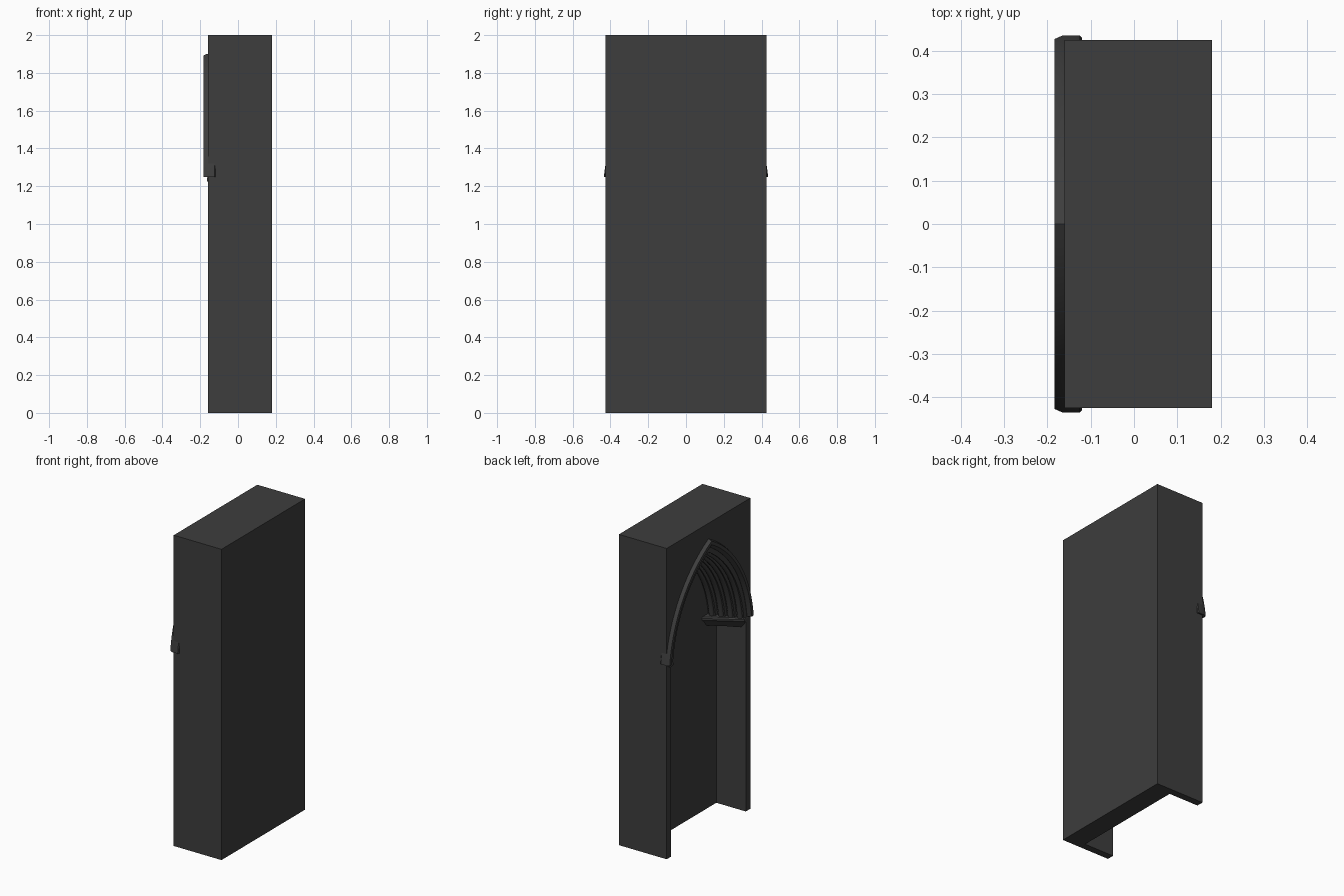
import bpy, bmesh, math

cube = bpy.data.objects.get("Cube")
if cube:
    bpy.data.objects.remove(cube, do_unlink=True)

stone = bpy.data.materials.new("dark_stone")
COLOUR = (0.047, 0.047, 0.047, 1)
stone.use_nodes = True
stone.diffuse_color = COLOUR
stone.node_tree.nodes["Principled BSDF"].inputs["Base Color"].default_value = COLOUR

FRONT, BACK, RECESS = -0.16, 0.18, 0.05   # x of open face, rear face, niche back
HALF, TOP, SPRING = 0.425, 2.0, 1.25
OFF, CENTRE_Z = 0.388, 1.17               # arc centres shared by every order
HOOD_R = 0.827
STEPS = 18


def make_object(name, bm):
    bmesh.ops.recalc_face_normals(bm, faces=bm.faces[:])
    mesh = bpy.data.meshes.new(name)
    bm.to_mesh(mesh)
    bm.free()
    mesh.materials.append(stone)
    obj = bpy.data.objects.new(name, mesh)
    bpy.context.collection.objects.link(obj)
    return obj


def activate(obj):
    bpy.ops.object.select_all(action='DESELECT')
    obj.select_set(True)
    bpy.context.view_layer.objects.active = obj


def loft(name, rings, closed=False):
    """Skin equal-length closed rings, capping the ends."""
    bm = bmesh.new()
    rows = [[bm.verts.new(p) for p in ring] for ring in rings]
    n = len(rows[0])
    for a, b in zip(rows, rows[1:]):
        for i in range(n):
            j = (i + 1) % n
            bm.faces.new((a[i], a[j], b[j], b[i]))
    bm.faces.new(rows[0])
    bm.faces.new(rows[-1][::-1])
    return make_object(name, bm)


def box(name, x0, x1, half, z0, z1):
    ring = [(-half, z0), (half, z0), (half, z1), (-half, z1)]
    return loft(name, [[(x, y, z) for y, z in ring] for x in (x0, x1)])


def pointed_arch(r):
    """Points (y, z) of a two-centred arch from springing to springing."""
    start = math.asin((SPRING - CENTRE_Z) / r)
    end = math.acos(OFF / r)
    half = []
    for i in range(STEPS + 1):
        a = start + (end - start) * i / STEPS
        half.append((r * math.cos(a) - OFF, CENTRE_Z + r * math.sin(a)))
    return half + [(-y, z) for y, z in half[-2::-1]]


def sweep(name, radius, profile):
    """Carry a (radial offset, x) profile along the arch, mitred at the apex."""
    lines = [[(x, y, z) for y, z in pointed_arch(radius + dr)] for dr, x in profile]
    obj = loft(name, list(zip(*lines)))
    activate(obj)
    bpy.ops.object.shade_smooth_by_angle(angle=math.radians(35))
    return obj


def cut(target, cutter):
    cutter.hide_render = True
    mod = target.modifiers.new("cut", 'BOOLEAN')
    mod.operation = 'DIFFERENCE'
    mod.solver = 'EXACT'
    mod.object = cutter
    activate(target)
    bpy.ops.object.modifier_apply(modifier=mod.name)
    bpy.data.objects.remove(cutter, do_unlink=True)


# Wall block with a rectangular recess
wall = box("niche_wall", FRONT, BACK, HALF, 0, TOP)
cut(wall, box("recess_cutter", -0.5, RECESS, 0.38, -0.5, SPRING))

# Stepped arch orders, narrowing towards the back, each with a roll moulding
ORDERS = 4
depth = (RECESS - FRONT) / ORDERS
for k in range(ORDERS):
    r = 0.752 - 0.021 * k
    x_end = FRONT + depth * (k + 1)
    outline = pointed_arch(r)
    outline = [(outline[0][0], SPRING - 0.1)] + outline + [(outline[-1][0], SPRING - 0.1)]
    cut(wall, loft("order_cutter", [[(x, y, z) for y, z in outline] for x in (-0.5, x_end)]))
    roll = [(0.017 * math.cos(t * math.tau / 12), x_end - depth / 2 + 0.017 * math.sin(t * math.tau / 12))
            for t in range(12)]
    sweep(f"arch_roll_{k + 1}", r, roll)

# Hood moulding over the arch
sweep("hood_moulding", HOOD_R,
      [(0, -0.125), (0, -0.165), (-0.008, -0.183), (-0.028, -0.183),
       (-0.045, -0.162), (-0.045, -0.12), (-0.005, -0.12)])

# Splayed imposts that carry the orders: flat rim above a tapered underside
for side, name in ((1, "left_impost"), (-1, "right_impost")):
    rings = []
    for z, inset in ((SPRING, 0.006), (1.242, 0), (1.23, 0), (1.215, 0.018), (1.18, 0.045)):
        rings.append([(FRONT - 0.004 + inset * 0.4, side * 0.4, z),
                      (FRONT - 0.004 + inset * 0.4, side * min(0.362 + inset, 0.39), z),
                      (RECESS + 0.02, side * (0.222 + inset), z),
                      (RECESS + 0.02, side * 0.4, z)])
    loft(name, rings)
